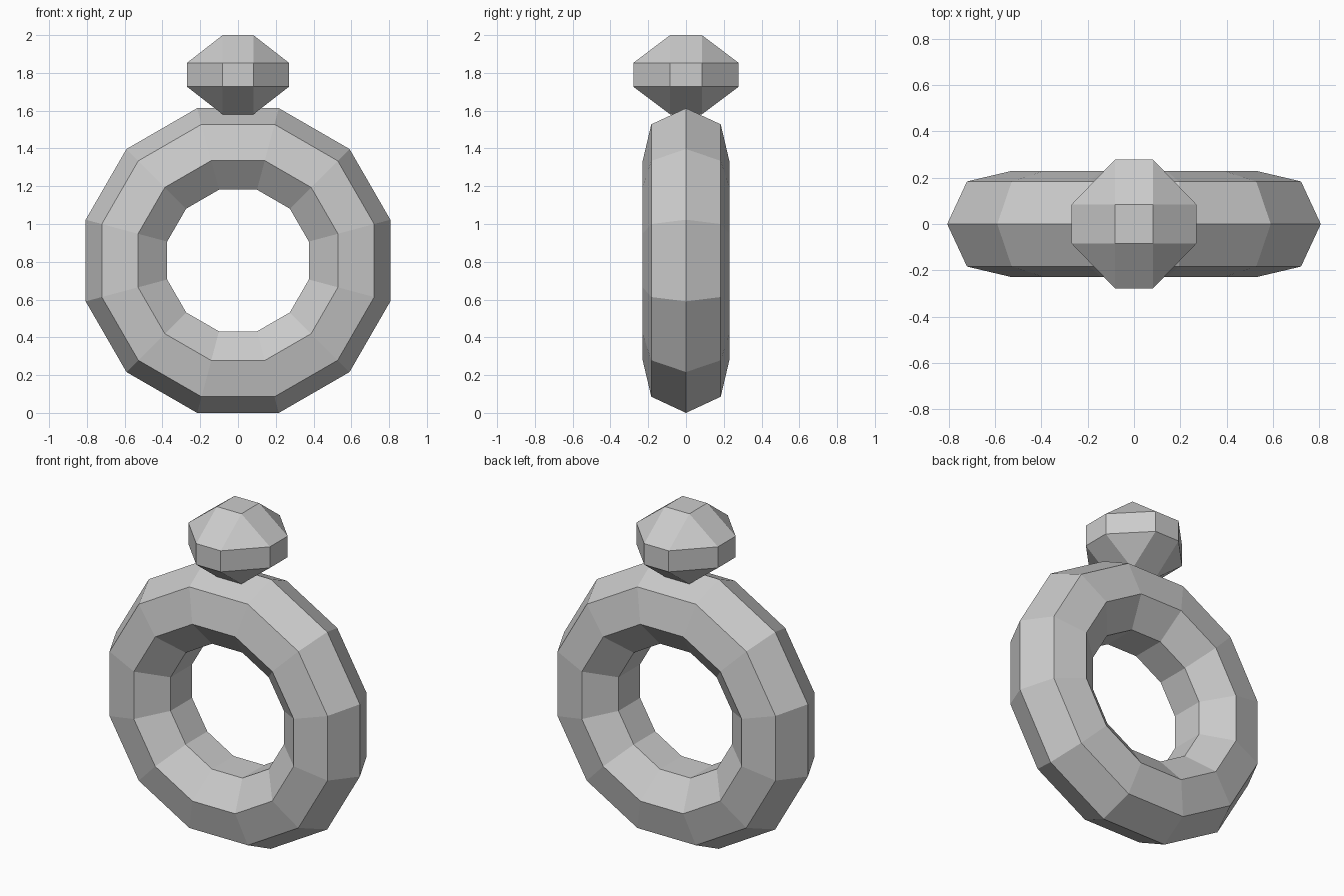
import bpy
from math import radians, cos

if "Cube" in bpy.data.objects:
    bpy.data.objects.remove(bpy.data.objects["Cube"])

MAJOR, MINOR = 0.6, 0.235

# Band: 12-sided ring with a 7-sided section, standing on a flat
bpy.ops.mesh.primitive_torus_add(
    major_segments=12, minor_segments=7,
    major_radius=MAJOR, minor_radius=MINOR)
band = bpy.context.object
band.name = "ring_band"
band.rotation_euler = (radians(90), radians(15), 0)
band.location = (0, 0, (MAJOR + MINOR) * cos(radians(15)))

# Gem: cube with deeply bevelled edges, giving a faceted stone
bpy.ops.mesh.primitive_cube_add(size=2, location=(0, 0, 1.79))
gem = bpy.context.object
gem.name = "gemstone"
gem.scale = (0.27, 0.279, 0.21)
bevel = gem.modifiers.new("facets", 'BEVEL')
bevel.width = 0.7
bevel.segments = 1
bevel.limit_method = 'NONE'

for part in (band, gem):
    part.data.shade_flat()
